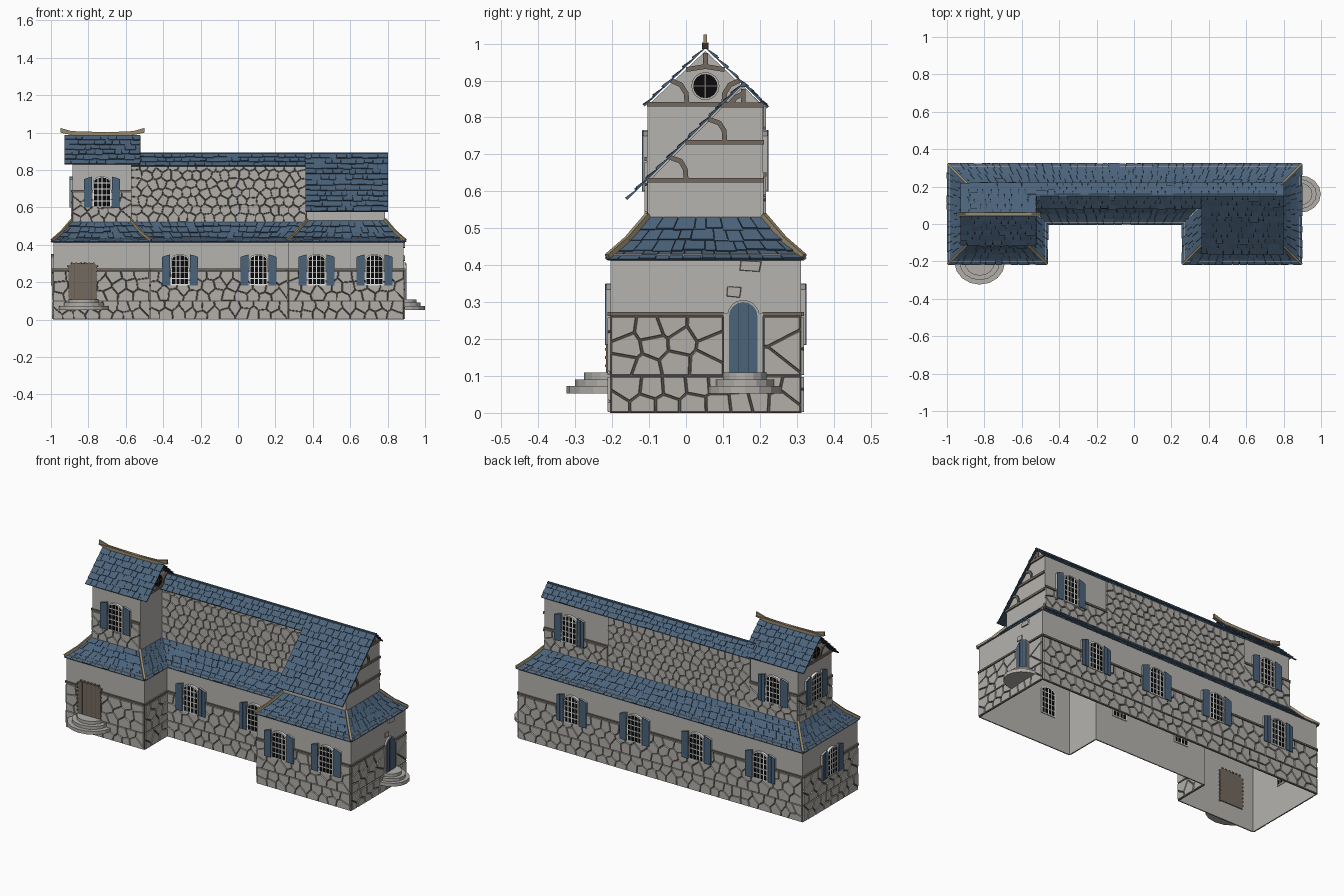
import bpy, bmesh, math, random
from mathutils import Vector, Matrix

if "Cube" in bpy.data.objects:
    bpy.data.objects.remove(bpy.data.objects["Cube"])
random.seed(7)

# ---- colours (sRGB 0-255, converted to linear) ----
COLOURS = {"plaster": (181, 179, 175), "stone": (178, 175, 170), "mortar": (92, 86, 79),
           "blue_slate": (75, 99, 123), "slate_gap": (42, 55, 69), "timber": (116, 106, 94),
           "ridge_tan": (154, 139, 109), "glass_black": (10, 10, 12), "window_white": (246, 246, 244)}
lin = lambda c: ((c / 255 + 0.055) / 1.055) ** 2.4
MATS, IDX = [], {}
for name, rgb in COLOURS.items():
    m = bpy.data.materials.new(name)
    m.diffuse_color = (*[lin(c) for c in rgb], 1)
    m.use_nodes = True
    m.node_tree.nodes["Principled BSDF"].inputs["Base Color"].default_value = m.diffuse_color
    IDX[name] = len(MATS)
    MATS.append(m)

PARTS = {}

def mesh_of(part):
    if part not in PARTS:
        PARTS[part] = bmesh.new()
    return PARTS[part]

def face(part, pts, mat):
    bm = mesh_of(part)
    bm.faces.new([bm.verts.new(p) for p in pts]).material_index = IDX[mat]

def loft(part, a, b, mat):
    """Closed solid between two matching rings."""
    bm, n = mesh_of(part), len(a)
    va, vb = [bm.verts.new(p) for p in a], [bm.verts.new(p) for p in b]
    fs = [bm.faces.new(va[::-1]), bm.faces.new(vb)]
    fs += [bm.faces.new((va[i], va[(i + 1) % n], vb[(i + 1) % n], vb[i])) for i in range(n)]
    for f in fs:
        f.material_index = IDX[mat]

def at(x, y, deg):
    """Wall frame: local x runs along the wall, -y points outward."""
    return Matrix.Translation((x, y, 0)) @ Matrix.Rotation(math.radians(deg), 4, 'Z')

def prism(part, M, pts, d0, d1, mat, taper=1.0):
    n = len(pts)
    if sum(pts[i][0] * pts[(i + 1) % n][1] - pts[(i + 1) % n][0] * pts[i][1] for i in range(n)) < 0:
        pts = pts[::-1]
    cx, cz = sum(p[0] for p in pts) / n, sum(p[1] for p in pts) / n
    loft(part, [M @ Vector((x, -d0, z)) for x, z in pts],
         [M @ Vector((cx + (x - cx) * taper, -d1, cz + (z - cz) * taper)) for x, z in pts], mat)

def rect(x0, x1, z0, z1):
    return [(x0, z0), (x1, z0), (x1, z1), (x0, z1)]

def strip(part, M, pts, w, d0, d1, mat):
    """Flat timber following a path on a wall."""
    for p, q in zip(pts, pts[1:]):
        p, q = Vector(p), Vector(q)
        t = (q - p).normalized()
        s, e = Vector((-t.y, t.x)) * w / 2, t * w * 0.15
        prism(part, M, [tuple(v) for v in (p - e - s, q + e - s, q + e + s, p - e + s)], d0, d1, mat)

def bar(part, p, q, w, h, mat):
    p, q = Vector(p), Vector(q)
    d = (q - p).normalized()
    s = d.cross(Vector((0, 0, 1))).normalized()
    t = s.cross(d)
    ring = [t * h * a + s * w * b for a, b in ((.5, .5), (-.5, .5), (-.5, -.5), (.5, -.5))]
    loft(part, [p + r for r in ring], [q + r for r in ring], mat)

def clip(poly, m, n):
    out = []
    for p, q in zip(poly, poly[1:] + poly[:1]):
        a, b = (p - m).dot(n), (q - m).dot(n)
        if a <= 0:
            out.append(p)
        if a * b < 0:
            out.append(p.lerp(q, a / (a - b)))
    return out

def stones(part, M, x0, x1, z0, z1, w=.07, h=.05, g=.002):
    """Rubble masonry: raised cells of a jittered grid over a mortar plate."""
    prism(part, M, rect(x0, x1, z0, z1), 0, .002, "mortar")
    nx, nz = max(1, round((x1 - x0) / w)), max(1, round((z1 - z0) / h))
    w, h = (x1 - x0) / nx, (z1 - z0) / nz
    rnd = lambda: random.uniform(-.27, .27)
    site = {(i, j): Vector((x0 + (i + .5 + (.22 if j % 2 else -.22) + rnd()) * w, z0 + (j + .5 + rnd()) * h))
            for i in range(nx) for j in range(nz)}
    for (i, j), p in site.items():
        poly = [Vector(c) for c in rect(x0 + g * .5, x1 - g * .5, z0 + g, z1 - g)]
        for di in range(-2, 3):
            for dj in range(-2, 3):
                q = site.get((i + di, j + dj))
                if q and (di or dj) and len(poly) > 2:
                    n = (q - p).normalized()
                    poly = clip(poly, (p + q) / 2 - n * g, n)
        if len(poly) > 2:
            prism(part, M, [tuple(v) for v in poly], .001, .008, "stone", .94)

def tiles(part, A, B, C, D, rows, w=.045, sag=0.0):
    """Shingled slope: A-B is the eave, D-C the upper edge."""
    A, B, C, D = map(Vector, (A, B, C, D))
    n = (B - A).cross(D - A).normalized()
    P = lambda u, v, k=0: A.lerp(B, u).lerp(D.lerp(C, u), v) + n * (k - sag * 4 * v * (1 - v))
    for r in range(rows):
        v0, v1 = r / rows, (r + 1) / rows
        face(part, [P(0, v0), P(1, v0), P(1, v1), P(0, v1)], "slate_gap")
        length = (P(1, v0) - P(0, v0)).length
        k = max(2, round(length / w))
        cuts = [0] + [(i + random.uniform(-.25, .25) + (.25 if r % 2 else -.25)) / k for i in range(1, k)] + [1]
        gap = .001 / length
        for u0, u1 in zip(cuts, cuts[1:]):
            a = max(0, v0 + random.uniform(-.16, .08) / rows)
            b, lift = min(1, v1 + .12 / rows), random.uniform(.006, .010)
            q = [(u0 + gap, a), (u1 - gap, a), (u1 - gap, b), (u0 + gap, b)]
            loft(part, [P(u, v, .001) for u, v in q],
                 [P(u, v, lift if i < 2 else .003) for i, (u, v) in enumerate(q)], "blue_slate")

def arch(hw, z0, z1, rise, n=8):
    """Door or window outline with a rounded top."""
    return [(-hw, z0), (hw, z0)] + [(hw * math.cos(math.pi * i / n), z1 - rise + rise * math.sin(math.pi * i / n))
                                    for i in range(n + 1)]

def window(part, M, z):
    outline = arch(.045, z - .08, z + .08, .025)
    prism(part, M, outline, -.006, .010, "glass_black")
    strip(part, M, outline + outline[:1], .006, -.008, .014, "window_white")
    for x in (-.0225, 0, .0225):
        strip(part, M, [(x, z - .08), (x, z + .073)], .005, -.008, .013, "window_white")
    for dz in (-.048, -.016, .016, .048):
        strip(part, M, [(-.045, z + dz), (.045, z + dz)], .005, -.008, .013, "window_white")
    for s in (-1, 1):  # open shutters: two blue planks on a pale backing
        prism(part, M, [(s * .055, z - .082), (s * .096, z - .082), (s * .096, z + .067), (s * .055, z + .08)],
              0, .011, "plaster")
        prism(part, M, [(s * .053, z - .083), (s * .0745, z - .083), (s * .0745, z + .076), (s * .053, z + .082)],
              .011, .015, "blue_slate")
        prism(part, M, [(s * .0755, z - .083), (s * .097, z - .083), (s * .097, z + .068), (s * .0755, z + .076)],
              .011, .015, "blue_slate")

def inset(poly, d):
    out, n = [], len(poly)
    for i in range(n):
        p, a, b = Vector(poly[i]), Vector(poly[i - 1]), Vector(poly[(i + 1) % n])
        t1, t2 = (p - a).normalized(), (b - p).normalized()
        out.append(p + d * Vector((-t1.y - t2.y, t1.x + t2.x)))
    return out

# ---- ground floor: U-shaped plan ----
EAVE = [(-.995, -.213), (-.465, -.213), (-.465, 0), (.26, 0), (.26, -.213), (.895, -.213), (.895, .32), (-.995, .32)]
LOW, TOP = inset(EAVE, .009), inset(EAVE, .11)
for i in range(8):
    a, b = LOW[i], LOW[(i + 1) % 8]
    d = b - a
    L, M = d.length, at(a.x, a.y, math.degrees(math.atan2(d.y, d.x)))
    prism("ground_floor_wall", M, rect(0, L, 0, .43), -.003, 0, "plaster")
    stones("ground_floor_stone", M, 0, L, 0, .1, .066, .042)
    for s0, s1 in ([(0, .306), (.413, L)] if i == 5 else [(0, L)]):  # leave the side doorway free
        stones("ground_floor_stone", M, s0, s1, .1, .262, .07, .052)
        strip("timber_band", M, [(s0, .268), (s1, .268)], .01, 0, .009, "timber")
    # skirt roof side
    e0, e1, t0, t1 = EAVE[i], EAVE[(i + 1) % 8], TOP[i], TOP[(i + 1) % 8]
    tiles("skirt_roof", (*e0, .413), (*e1, .413), (*t1, .528), (*t0, .528), 4, sag=.008)
    if i not in (2, 3):  # hip trim on outer corners
        mid = (Vector(e0) + t0) / 2
        bar("hip_trim", (*e0, .423), (*mid, .471), .013, .014, "ridge_tan")
        bar("hip_trim", (*mid, .471), (*t0, .535), .013, .014, "ridge_tan")

# ---- tower ----
GABLE = [(0, .5), (.313, .5), (.313, .832), (.1565, .98), (0, .832)]
for x, y, deg, L in ((-.885, -.104, 0, .315), (-.57, -.104, 90, .313), (-.57, .209, 180, .315), (-.885, .209, -90, .313)):
    M = at(x, y, deg)
    prism("tower_wall", M, rect(0, L, .5, .835) if deg in (0, 180) else GABLE, -.01, 0, "plaster")
    if deg != 90:
        stones("tower_stone", M, 0, L, .52, .682, .06, .045)
        strip("tower_timber", M, [(0, .688), (L, .688)], .011, 0, .009, "timber")
    if deg in (90, -90):  # gable timbers and round window
        c = .1565
        T = lambda pts, w=.013: strip("tower_timber", M, pts, w, 0, .008, "timber")
        T([(0, .836), (.313, .836)])
        for s in (-1, 1):
            T([(c + s * .05, .84), (c + s * .052, .865), (c + s * .066, .888), (c + s * .092, .9)])
        T([(c - .05, .93), (c, .938), (c + .05, .93)])
        T([(c, .94), (c, .972)])
        disc = lambda r: [(c + r * math.cos(i * math.pi / 8), .885 + r * math.sin(i * math.pi / 8)) for i in range(16)]
        prism("round_window", M, disc(.038), 0, .009, "plaster")
        prism("round_window", M, disc(.033), 0, .011, "glass_black")
        strip("round_window", M, [(c - .032, .885), (c + .032, .885)], .0035, 0, .013, "timber")
        strip("round_window", M, [(c, .853), (c, .917)], .0035, 0, .013, "timber")
X0, X1 = -.928, -.522
tiles("tower_roof", (X0, -.111, .829), (X1, -.111, .829), (X1, .0525, .986), (X0, .0525, .986), 6)
tiles("tower_roof", (X1, .216, .829), (X0, .216, .829), (X0, .0525, .986), (X1, .0525, .986), 6)
RIDGE = [(-.95, 1.0), (-.88, .985), (-.57, .985), (-.5, 1.0), (-.5, 1.025), (-.56, 1.008),
         (-.7, 1.002), (-.82, 1.006), (-.89, 1.008), (-.95, 1.025)]
for w, t in ((.009, .985), (.005, 1.0)):
    prism("tower_ridge", at(0, .0525, 0), [(x, z if w < .006 else min(z, 1.003)) for x, z in RIDGE], -w, w, "ridge_tan")

# ---- upper hall and right wing ----
for x, y, deg in ((-.575, .109, 0), (.365, .209, 180)):
    top = .84 if deg == 0 else .832
    prism("hall_wall", at(x, y, deg), rect(0, .94, .5, top), -.01, 0, "plaster")
    stones("hall_stone", at(x, y, deg), 0, .94, .52, top, .052, .046)
prism("wing_wall", at(.365, -.104, 0), rect(0, .42, .5, .622), -.01, 0, "plaster")
prism("wing_wall", at(.365, .155, -90), [(0, .5), (.259, .5), (.259, .622), (0, .885)], -.01, 0, "plaster")
M = at(.785, .209, 180)
prism("wing_wall", M, rect(0, .42, .5, .832), -.01, 0, "plaster")
stones("wing_stone", M, 0, .42, .52, .64, .06, .045)
strip("wing_timber", M, [(0, .646), (.42, .646)], .011, 0, .009, "timber")
M = at(.785, -.104, 90)
prism("wing_wall", M, [(0, .5), (.313, .5), (.313, .83), (.259, .885), (0, .624)], -.01, 0, "plaster")
for path in ([(0, .63), (.313, .63)], [(.104, .733), (.313, .733)], [(.2, .834), (.313, .834)],
             [(.104, .634), (.102, .66), (.089, .682), (.06, .692)], [(.209, .737), (.207, .765), (.194, .785), (.166, .795)],
             [(.259, .835), (.259, .875)], [(.225, .838), (.24, .855), (.259, .865)]):
    strip("wing_timber", M, path, .013, 0, .008, "timber")
R = .889
tiles("hall_roof", (-.57, .085, .819), (.36, .085, .819), (.36, .155, R), (-.57, .155, R), 3)
tiles("wing_roof", (.36, -.158, .576), (.802, -.158, .576), (.802, .155, R), (.36, .155, R), 11)
tiles("hall_roof", (.802, .218, .824), (-.57, .218, .824), (-.57, .155, R), (.802, .155, R), 3)
bar("hall_ridge", (-.57, .155, .889), (.802, .155, .889), .012, .012, "blue_slate")

# ---- windows ----
F, B = LOW[0].y, LOW[6].y
for x, y, deg, z in ((-.31, LOW[2].y, 0, .267), (.11, LOW[2].y, 0, .267), (.42, F, 0, .267), (.73, F, 0, .267),
                     (-.715, B, 180, .267), (-.294, B, 180, .267), (.114, B, 180, .267),
                     (.528, B, 180, .267), (LOW[0].x, .045, -90, .267), (-.727, -.104, 0, .683),
                     (-.727, .209, 180, .683), (-.885, .0525, -90, .683), (.615, .209, 180, .683)):
    window("windows_and_shutters", at(x, y, deg), z)

# ---- front door: planks with a studded border ----
M = at(-.83, F, 0)
DOOR = [(-.076, .105), (.076, .105), (.076, .285), (.058, .302), (-.058, .302), (-.076, .285)]
prism("front_door", M, DOOR, -.008, .012, "timber")
for x in (-.045, -.015, .015, .045):
    strip("front_door", M, [(x, .11), (x, .298)], .0015, 0, .0125, "mortar")
for p, q in zip(DOOR[1:], DOOR[2:] + DOOR[:1]):
    k = max(1, round((Vector(q) - Vector(p)).length / .022))
    for j in range(k):
        x, z = Vector(p).lerp(Vector(q), j / k)
        prism("front_door_studs", M, rect(x - .005, x + .005, z - .005, z + .005), -.009, .015, "timber", .7)

# ---- side door: blue, arched, stone surround ----
M = at(LOW[5].x, .155, 90)
prism("side_door", M, rect(-.053, .053, .1, .27), 0, .0095, "plaster")
prism("side_door", M, arch(.044, .105, .306, .045), 0, .011, "stone")
prism("side_door", M, arch(.039, .107, .3, .04), -.008, .014, "blue_slate")
for x in (-.013, .013):
    strip("side_door", M, [(x, .11), (x, .292)], .0015, 0, .0145, "slate_gap")
for x, z, w in ((-.025, .328, .02), (.02, .398, .03)):  # bare stones in the plaster
    prism("bare_stones", M, [(x - w, z - .012), (x + w * .8, z - .016), (x + w, z + .012), (x - w * .9, z + .015)],
          0, .006, "stone", .92)

# ---- half-round steps ----
for x, y, deg, hw, dep in ((-.825, F, 0, .135, .12), (LOW[5].x, .16, 90, .1, .113)):
    M = at(x, y, deg)
    for k, (z0, z1) in enumerate(((.053, .073), (.073, .091), (.091, .109))):
        s = 1 - .2 * k
        ring = [(hw * s * math.cos(-math.pi * i / 8), dep * s * math.sin(-math.pi * i / 8)) for i in range(8, -1, -1)]
        loft("steps", [M @ Vector((p, q, z0)) for p, q in ring], [M @ Vector((p, q, z1)) for p, q in ring], "stone")

# ---- turn every part into an object ----
for name, bm in PARTS.items():
    me = bpy.data.meshes.new(name)
    bm.to_mesh(me)
    bm.free()
    for m in MATS:
        me.materials.append(m)
    bpy.context.scene.collection.objects.link(bpy.data.objects.new(name, me))
